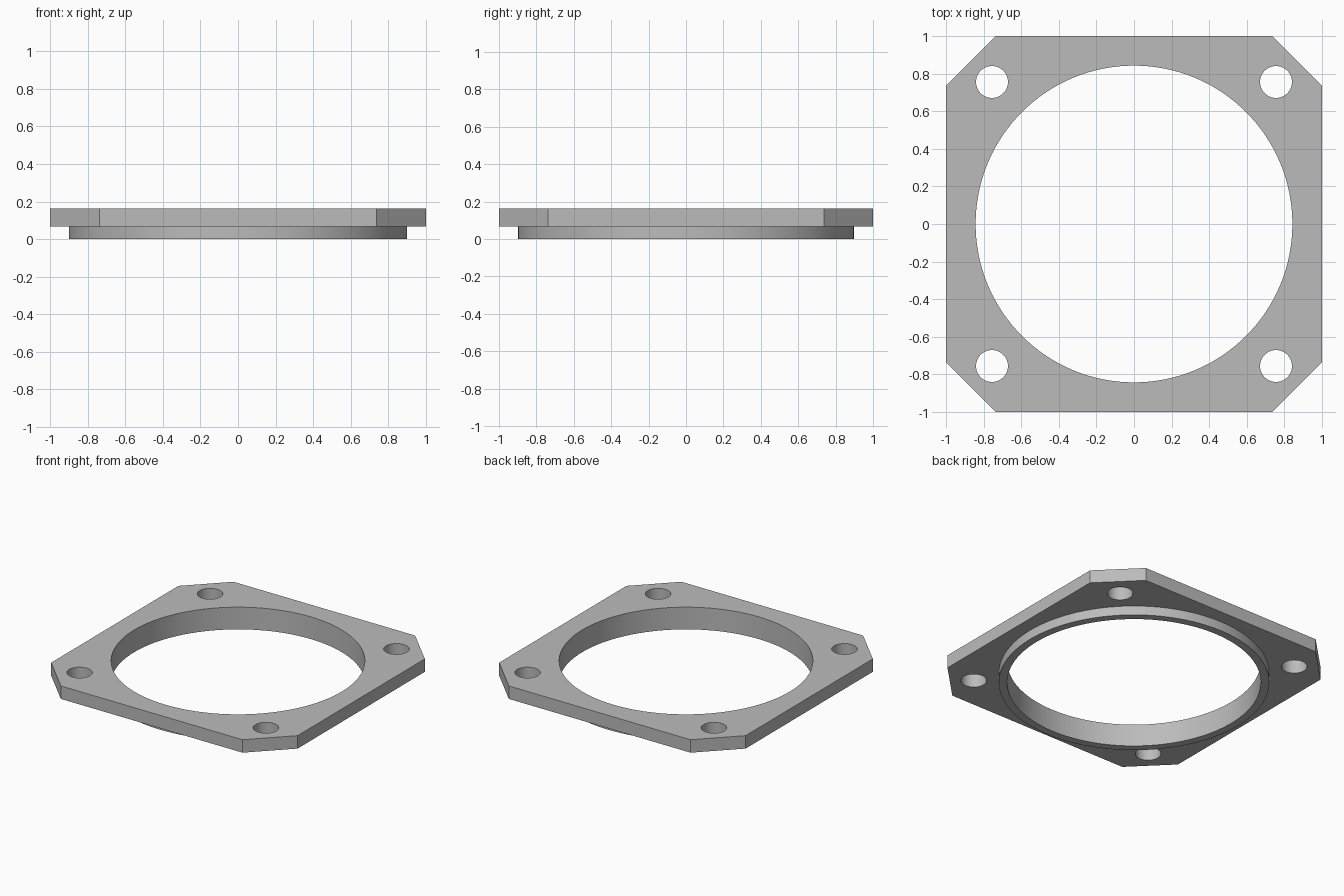
import bpy
import bmesh
from math import radians

cube = bpy.data.objects.get("Cube")
if cube:
    bpy.data.objects.remove(cube, do_unlink=True)

# Sizes
HALF = 1.0          # half width of the plate
FLAT = 0.737        # half length of the straight edges between corner cuts
PLATE_Z, TOP_Z = 0.068, 0.163
BORE_R, RIM_R = 0.843, 0.899
BOLT_R, BOLT_POS = 0.085, 0.756

grey = bpy.data.materials.new("plain grey")
grey.use_nodes = True
colour = (0.5, 0.5, 0.5, 1)
grey.diffuse_color = colour
grey.node_tree.nodes["Principled BSDF"].inputs["Base Color"].default_value = colour


def prism(name, outline, z0, z1):
    """Upright solid with the given outline."""
    bm = bmesh.new()
    face = bm.faces.new([bm.verts.new((x, y, z0)) for x, y in outline])
    extruded = bmesh.ops.extrude_face_region(bm, geom=[face])["geom"]
    verts = [v for v in extruded if isinstance(v, bmesh.types.BMVert)]
    bmesh.ops.translate(bm, verts=verts, vec=(0, 0, z1 - z0))
    bmesh.ops.recalc_face_normals(bm, faces=bm.faces)
    mesh = bpy.data.meshes.new(name)
    bm.to_mesh(mesh)
    bm.free()
    mesh.materials.append(grey)
    obj = bpy.data.objects.new(name, mesh)
    bpy.context.collection.objects.link(obj)
    return obj


def cylinder(name, x, y, radius, z0, z1, sides):
    bpy.ops.mesh.primitive_cylinder_add(
        vertices=sides, radius=radius, depth=z1 - z0, location=(x, y, (z0 + z1) / 2))
    obj = bpy.context.object
    obj.name = name
    obj.data.materials.append(grey)
    return obj


def combine(target, tool, operation):
    """Apply a boolean and discard the tool."""
    mod = target.modifiers.new(operation.lower(), 'BOOLEAN')
    mod.operation = operation
    mod.solver = 'EXACT'
    mod.object = tool
    bpy.context.view_layer.objects.active = target
    bpy.ops.object.modifier_apply(modifier=mod.name)
    bpy.data.objects.remove(tool, do_unlink=True)


# Square plate with cut corners
outline = [(FLAT, -HALF), (HALF, -FLAT), (HALF, FLAT), (FLAT, HALF),
           (-FLAT, HALF), (-HALF, FLAT), (-HALF, -FLAT), (-FLAT, -HALF)]
plate = prism("flange_plate", outline, PLATE_Z, TOP_Z)

# Locating rim below the plate, overlapping into it for a clean union
rim = cylinder("locating_rim", 0, 0, RIM_R, 0, (PLATE_Z + TOP_Z) / 2, 128)
combine(plate, rim, 'UNION')

# Central bore and four bolt holes
combine(plate, cylinder("bore_cutter", 0, 0, BORE_R, -0.1, 0.3, 128), 'DIFFERENCE')
for sx in (-1, 1):
    for sy in (-1, 1):
        bolt = cylinder("bolt_cutter", sx * BOLT_POS, sy * BOLT_POS, BOLT_R, -0.1, 0.3, 48)
        combine(plate, bolt, 'DIFFERENCE')

# Smooth round walls, crisp edges
bpy.ops.object.select_all(action='DESELECT')
plate.select_set(True)
bpy.context.view_layer.objects.active = plate
bpy.ops.object.shade_smooth_by_angle(angle=radians(30))
